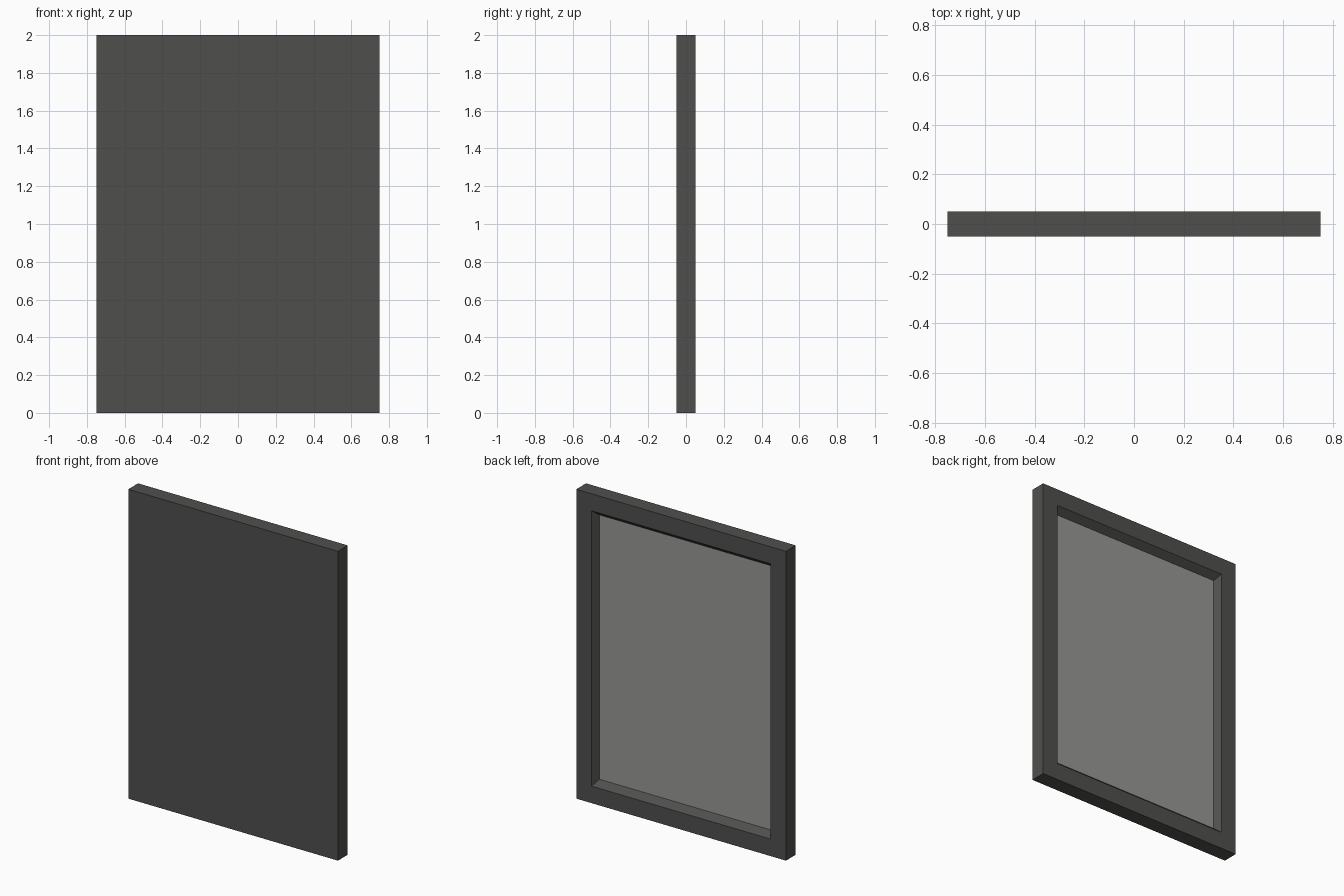
import bpy, bmesh
from mathutils import Vector, Matrix

if "Cube" in bpy.data.objects:
    bpy.data.objects.remove(bpy.data.objects["Cube"])

W, D, H = 1.5, 0.1, 2.0
BORDER, DEPTH, TAPER = 0.11, 0.042, 0.96


def material(name, value):
    m = bpy.data.materials.new(name)
    m.diffuse_color = (value, value, value * 0.97, 1)
    m.use_nodes = True
    m.node_tree.nodes["Principled BSDF"].inputs["Base Color"].default_value = m.diffuse_color
    return m


bm = bmesh.new()

# Slab with a flat front
bmesh.ops.create_cube(bm, size=1, matrix=Matrix.Translation((0, 0, H / 2)) @ Matrix.Diagonal((W, D, H, 1)))

# Border on the back face
bm.normal_update()
back = max(bm.faces, key=lambda f: f.normal.y)
bmesh.ops.inset_region(bm, faces=[back], thickness=BORDER, use_even_offset=True)

# Recess with sloping walls
bmesh.ops.inset_region(bm, faces=[back], thickness=0.01)
for v in back.verts:
    sx = 1 if v.co.x > 0 else -1
    sz = 1 if v.co.z > H / 2 else -1
    v.co = Vector((sx * (W / 2 - BORDER) * TAPER,
                   D / 2 - DEPTH,
                   H / 2 + sz * (H / 2 - BORDER) * TAPER))

# Pale panel at the bottom of the recess
back.material_index = 1
bmesh.ops.recalc_face_normals(bm, faces=bm.faces[:])

mesh = bpy.data.meshes.new("framed_panel")
bm.to_mesh(mesh)
bm.free()
mesh.materials.append(material("frame_dark", 0.078))
mesh.materials.append(material("panel_pale", 0.31))
bpy.context.collection.objects.link(bpy.data.objects.new("framed_panel", mesh))
